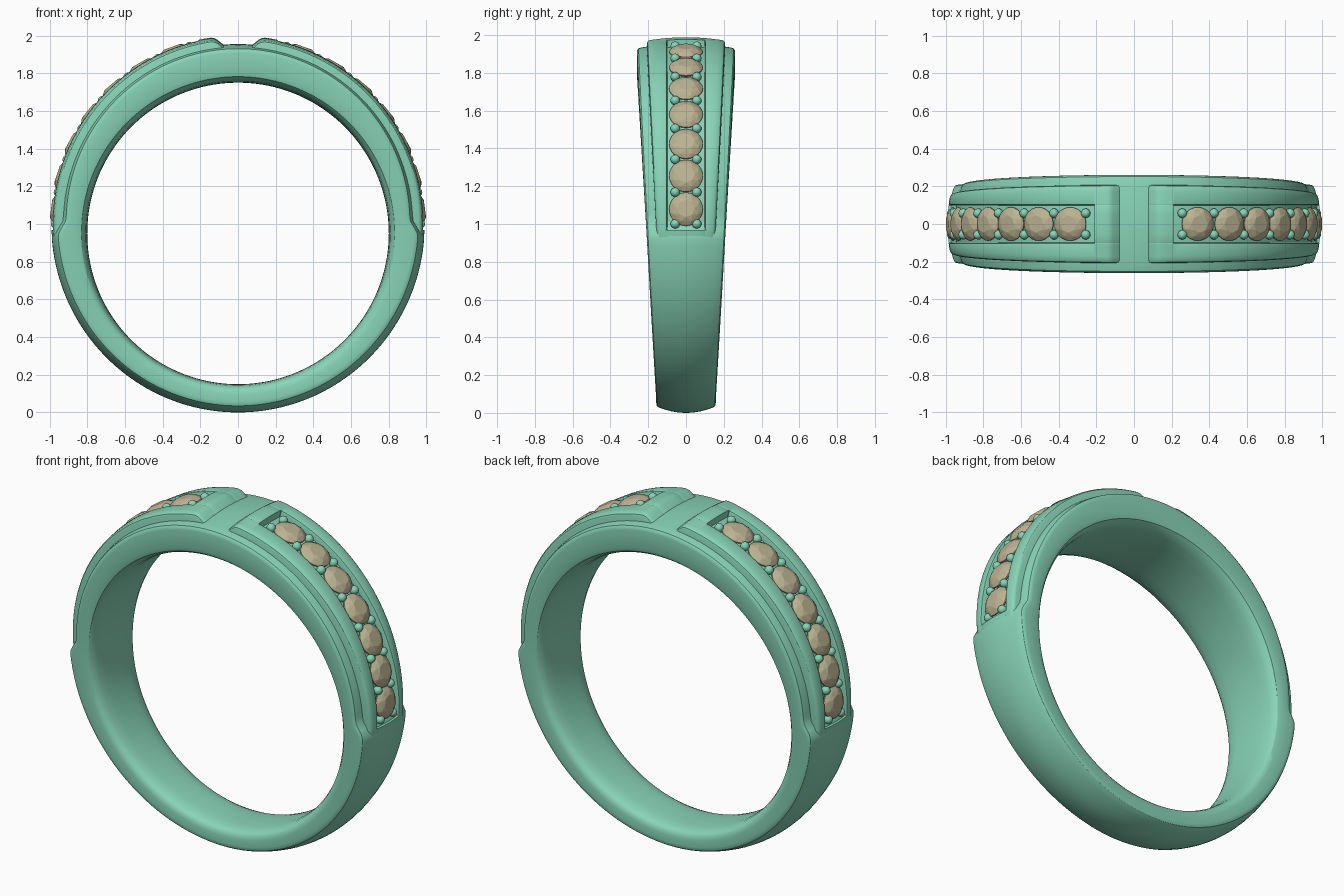
import bpy, bmesh, math
from mathutils import Vector, Matrix

if "Cube" in bpy.data.objects:
    bpy.data.objects.remove(bpy.data.objects["Cube"])

CZ = 0.95  # centre height of the finger hole


def material(name, col):
    m = bpy.data.materials.new(name)
    m.diffuse_color = (*col, 1)
    m.use_nodes = True
    m.node_tree.nodes["Principled BSDF"].inputs["Base Color"].default_value = m.diffuse_color
    return m


METAL = material("green_metal", (0.25, 0.66, 0.48))
STONE = material("tan_stone", (0.50, 0.45, 0.29))


def rho(a):
    """Full outer radius, growing from the base to the top."""
    s = math.sin(a)
    return 0.99 + 0.05 * s + 0.01 * s * s


def half_width(a, r=0.97):
    return 0.158 + 0.0535 * max(0, CZ + r * math.sin(a))


def smooth(t):
    t = min(1, max(0, t))
    return t * t * (3 - 2 * t)


def finish(name, bm, mat, angle=None):
    bmesh.ops.recalc_face_normals(bm, faces=bm.faces)
    me = bpy.data.meshes.new(name)
    bm.to_mesh(me)
    bm.free()
    ob = bpy.data.objects.new(name, me)
    bpy.context.collection.objects.link(ob)
    me.materials.append(mat)
    if angle:
        bpy.ops.object.select_all(action='DESELECT')
        ob.select_set(True)
        bpy.context.view_layer.objects.active = ob
        bpy.ops.object.shade_smooth_by_angle(angle=math.radians(angle))
    return ob


def loft(name, stations, side=1, closed=False, angle=32):
    """Skin (angle, half section) stations; half sections are mirrored in y."""
    bm = bmesh.new()
    rings = []
    for a, half in stations:
        sec = half + [(-y, r) for y, r in reversed(half)]
        rings.append([bm.verts.new((side * r * math.cos(a), y, CZ + r * math.sin(a))) for y, r in sec])
    n = len(rings[0])
    pairs = list(zip(rings, rings[1:])) + ([(rings[-1], rings[0])] if closed else [])
    for p, q in pairs:
        for i in range(n):
            j = (i + 1) % n
            bm.faces.new((p[i], p[j], q[j], q[i]))
    if not closed:
        bm.faces.new(rings[0])
        bm.faces.new(rings[-1])
    return finish(name, bm, METAL, angle)


# Band: crowned lower shank that steps down to side rails over the upper half
def band_section(a):
    deg = math.degrees(a)
    up = smooth((deg + 1) / 6) * smooth((181 - deg) / 6)
    s = max(0, math.sin(a))
    top = rho(a) - up * 0.045
    crown = 0.035 - 0.010 * up * s
    w = half_width(a)
    half = [(0.15 * w, 0.80), (0.5 * w, 0.802), (0.75 * w, 0.808), (0.9 * w, 0.819),
            (0.97 * w, 0.832), (w, 0.855)]
    half += [(w, top - crown - 0.022), (0.993 * w, top - crown - 0.010), (0.965 * w, top - crown)]
    half += [(k * w, top - crown * k * k) for k in (0.9, 0.75, 0.5, 0.25, 0.08)]
    return half


N = 180
loft("ring_band", [(a, band_section(a)) for a in
                   (math.radians(-90 + 360 * i / N) for i in range(N))], closed=True)


# Raised shoulder with a sunken stone channel
def shoulder_section(deg, recess, drop=0.0):
    a = math.radians(deg)
    top = rho(a) - drop
    h = half_width(a) - 0.053
    c = 0.1
    crown = 0.018
    f = lambda y: top - crown * (y / h) ** 2
    e = f(h)
    half = [(0.05, 0.88), (h, 0.88), (h, e - 0.016), (h - 0.004, e - 0.005), (h - 0.014, f(h - 0.014)),
            (h - 0.035, f(h - 0.035)), (c + 0.010, f(c + 0.010)), (c + 0.003, f(c) - 0.004 * (recess > 0)),
            (c, f(c) - max(recess * 0.3, 0.001)), (c - 0.002, f(c) - recess),
            (0.05, f(0.05) - recess), (0.01, top - recess)]
    return a, half


stations = [shoulder_section(-2, 0, 0.004), shoulder_section(0, 0, 0.001), shoulder_section(1, 0)]
stations += [shoulder_section(1.2 + 77 * i / 44, 0.04) for i in range(45)]
stations += [shoulder_section(d, 0, dr) for d, dr in
             ((78.4, 0), (80.5, 0), (82.2, 0.001), (83.0, 0.005), (83.8, 0.014), (85.6, 0.045), (86.6, 0.06), (87.2, 0.09))]


# Round cut stone: hull of table, crown, girdle and point
def add_ring(bm, n, r, z, off=0.0):
    for i in range(n):
        t = 2 * math.pi * (i + off) / n
        bm.verts.new((r * math.cos(t), r * math.sin(t), z))


def stone(name, frame):
    bm = bmesh.new()
    add_ring(bm, 8, 0.046, 0.030)
    add_ring(bm, 8, 0.072, 0.0185, 0.5)
    add_ring(bm, 24, 0.089, 0.002)
    add_ring(bm, 24, 0.089, -0.004)
    bm.verts.new((0, 0, -0.07))
    bmesh.ops.convex_hull(bm, input=bm.verts)
    bm.transform(frame)
    finish(name, bm, STONE)


def outward_frame(side, deg, y, offset):
    a = math.radians(deg)
    d = Vector((side * math.cos(a), 0, math.sin(a)))
    p = d * (rho(a) + offset) + Vector((0, y, CZ))
    return Matrix.Translation(p) @ d.to_track_quat('Z', 'Y').to_matrix().to_4x4()


for side, label in ((1, "right"), (-1, "left")):
    loft(f"{label}_shoulder", stations, side)
    # Row of seven stones
    for i in range(7):
        stone(f"{label}_stone_{i + 1}", outward_frame(side, 7.6 + 10.5 * i, 0, -0.026))
    # Paired holding beads between the stones
    bm = bmesh.new()
    for i in range(8):
        deg = 2.4 + 10.5 * i + (0.6 if i == 0 else -0.4 if i == 7 else 0)
        for y in (-0.057, 0.057):
            bmesh.ops.create_uvsphere(bm, u_segments=14, v_segments=9, radius=0.025,
                                      matrix=outward_frame(side, deg, y, -0.024))
    finish(f"{label}_beads", bm, METAL, 60)
